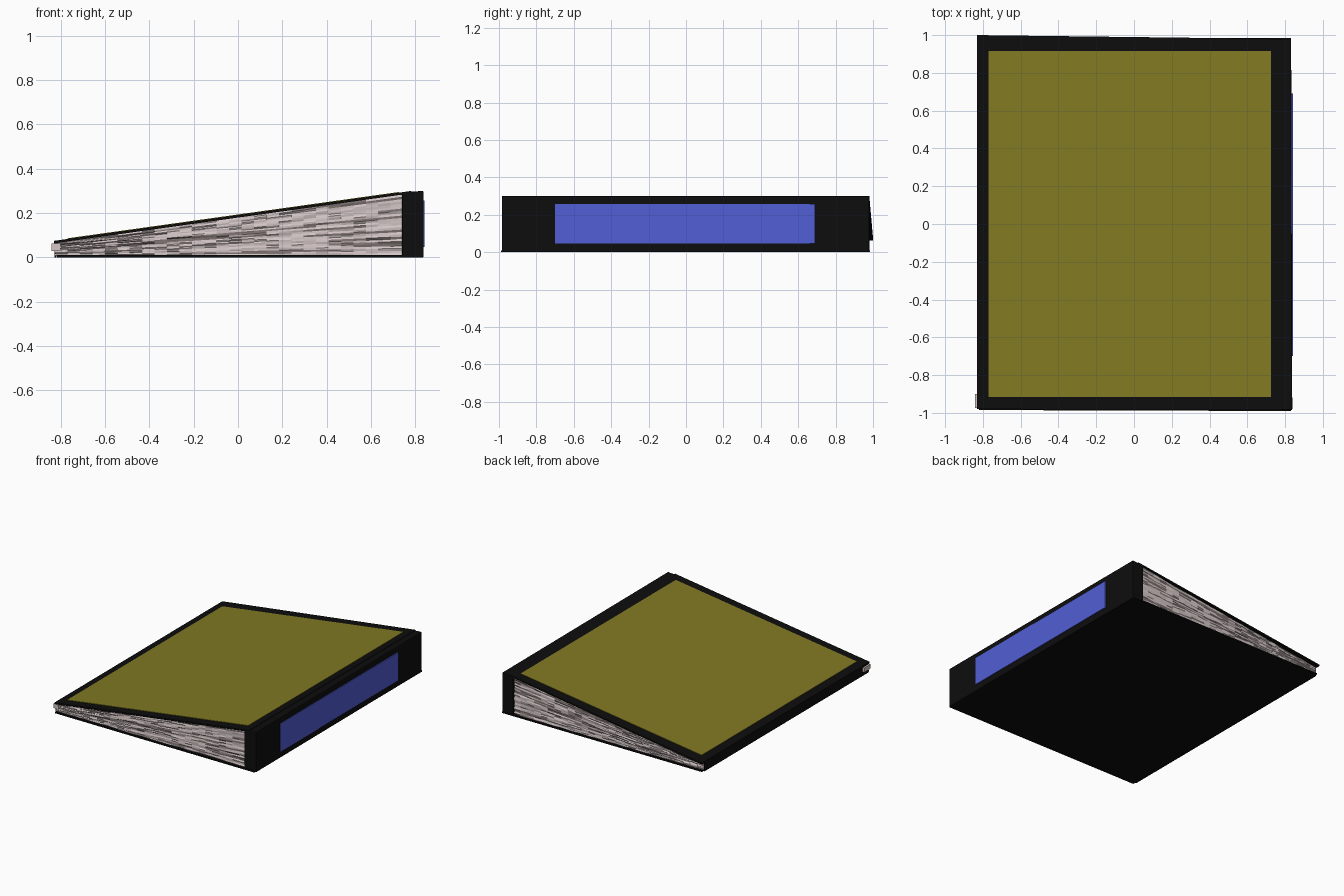
import bpy, bmesh, random

if "Cube" in bpy.data.objects:
    bpy.data.objects.remove(bpy.data.objects["Cube"])
random.seed(4)


def mat(name, r, g, b):
    m = bpy.data.materials.new(name)
    m.diffuse_color = (r, g, b, 1)
    m.use_nodes = True
    m.node_tree.nodes["Principled BSDF"].inputs["Base Color"].default_value = m.diffuse_color
    return m


BLACK = mat("black_cover", 0.004, 0.004, 0.004)
OLIVE = mat("olive_panel", 0.223, 0.192, 0.017)
BLUE = mat("blue_panel", 0.084, 0.112, 0.66)
PAPER = mat("paper", 0.66, 0.57, 0.565)
SHADE = mat("grey_paper", 0.2, 0.165, 0.16)


def finish(name, bm, *mats):
    bmesh.ops.recalc_face_normals(bm, faces=bm.faces)
    me = bpy.data.meshes.new(name)
    bm.to_mesh(me)
    bm.free()
    ob = bpy.data.objects.new(name, me)
    for m in mats:
        me.materials.append(m)
    bpy.context.collection.objects.link(ob)
    return ob


def slope(x):
    """Height of the sloping top cover."""
    return min(0.30, 0.075 + (x + 0.83) / 1.61 * 0.225)


def plate(name, corners, height, thick, material):
    """Thin slab: four xy corners, top surface height(x), given thickness."""
    bm = bmesh.new()
    top = [bm.verts.new((x, y, height(x))) for x, y in corners]
    bot = [bm.verts.new((x, y, height(x) - thick)) for x, y in corners]
    bm.faces.new(top)
    bm.faces.new(bot[::-1])
    for i in range(4):
        j = (i + 1) % 4
        bm.faces.new((top[i], bot[i], bot[j], top[j]))
    return finish(name, bm, material)


def box(name, x0, x1, y0, y1, z0, z1, material):
    return plate(name, [(x0, y0), (x1, y0), (x1, y1), (x0, y1)],
                 lambda x: z1, z1 - z0, material)


# covers
plate("top_cover", [(-0.83, -0.98), (0.78, -0.985), (0.78, 0.98), (-0.83, 1.0)],
      slope, 0.011, BLACK)
plate("bottom_cover", [(-0.82, -0.985), (0.83, -0.99), (0.83, 0.985), (-0.82, 0.985)],
      lambda x: 0.01, 0.01, BLACK)

# spine block
spine = plate("spine", [(0.74, -0.985), (0.838, -0.985), (0.832, 0.98), (0.74, 0.98)],
              slope, 0.0, BLACK)
for v in spine.data.vertices:
    if v.index >= 4:
        v.co.z = 0.0
bev = spine.modifiers.new("soft_edges", "BEVEL")
bev.width = 0.006
bev.segments = 2

# coloured panels
plate("front_panel", [(-0.77, -0.915), (0.725, -0.915), (0.725, 0.915), (-0.77, 0.915)],
      lambda x: slope(x) + 0.003, 0.006, OLIVE)
box("spine_panel", 0.83, 0.841, -0.70, 0.69, 0.048, 0.258, BLUE)

# page block: fanned sheets with ruffled edges
NX, NZ = 28, 26
X0, X1 = -0.825, 0.745
bm = bmesh.new()
sides = []
for s in (-1, 1):
    grid = []
    for i in range(NX + 1):
        x = X0 + (X1 - X0) * i / NX
        lo, hi = 0.009, slope(x) - 0.01
        grid.append([bm.verts.new((x, s * (0.968 + random.uniform(-0.004, 0.004)),
                                   lo + (hi - lo) * k / NZ)) for k in range(NZ + 1)])
    sides.append(grid)
    for k in range(NZ):
        i = 0
        while i < NX:
            run = random.randint(3, 9)
            grey = random.random() < 0.27
            for c in range(i, min(i + run, NX)):
                f = bm.faces.new((grid[c][k], grid[c + 1][k],
                                  grid[c + 1][k + 1], grid[c][k + 1]))
                f.material_index = int(grey)
            # taper the ends of grey streaks
            i += run
a, b = sides
for k in range(NZ):
    for i in (0, NX):
        bm.faces.new((a[i][k], b[i][k], b[i][k + 1], a[i][k + 1]))
for i in range(NX):
    for k in (0, NZ):
        bm.faces.new((a[i][k], b[i][k], b[i + 1][k], a[i + 1][k]))
finish("pages", bm, PAPER, SHADE)

# dark fore edge and the ruffled loose corner
box("fore_edge", -0.829, -0.822, -0.965, 0.965, 0.0, 0.066, BLACK)
box("loose_page_corner", -0.842, -0.80, -0.975, -0.90, 0.03, 0.062, PAPER)
